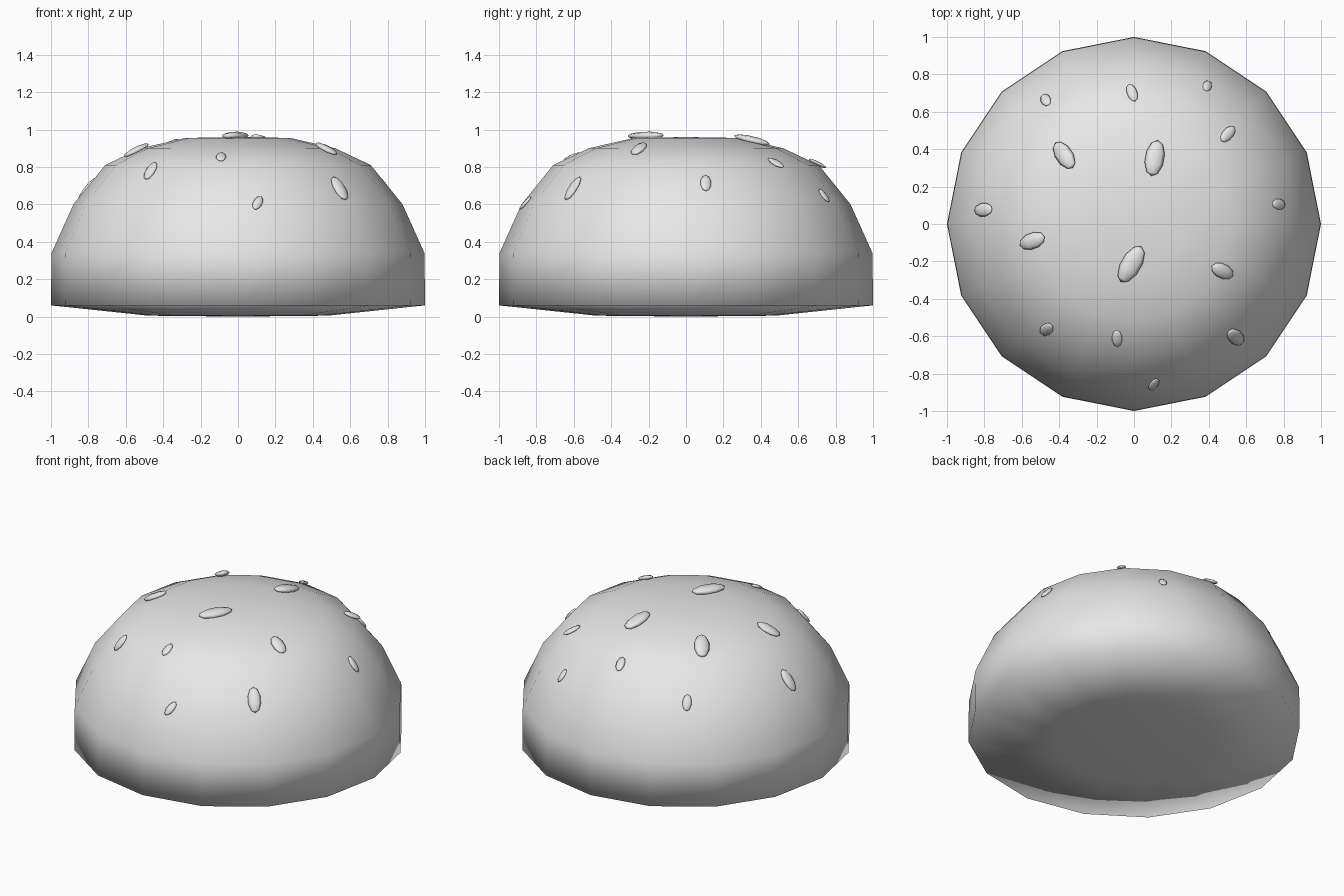
import bpy, bmesh, math
from mathutils import Vector, Matrix
from mathutils.bvhtree import BVHTree

cube = bpy.data.objects.get("Cube")
if cube:
    bpy.data.objects.remove(cube, do_unlink=True)

# One plain grey for everything
grey = bpy.data.materials.new("light_grey")
grey.use_nodes = True
grey.diffuse_color = (0.8, 0.8, 0.8, 1)
grey.node_tree.nodes["Principled BSDF"].inputs["Base Color"].default_value = (0.8, 0.8, 0.8, 1)


def add_object(name, bm):
    mesh = bpy.data.meshes.new(name)
    bm.to_mesh(mesh)
    bm.free()
    mesh.materials.append(grey)
    for poly in mesh.polygons:
        poly.use_smooth = True
    obj = bpy.data.objects.new(name, mesh)
    bpy.context.collection.objects.link(obj)
    return obj


# Bun: a low-poly profile (radius, height) turned around z
SIDES = 16
PROFILE = [(0.48, 0.005), (1.0, 0.06), (0.997, 0.34), (0.88, 0.6),
           (0.71, 0.81), (0.52, 0.9), (0.28, 0.955)]
bm = bmesh.new()
rings = []
for radius, z in PROFILE:
    angles = [math.tau * i / SIDES for i in range(SIDES)]
    rings.append([bm.verts.new((radius * math.cos(a), radius * math.sin(a), z)) for a in angles])
bottom = bm.verts.new((0, 0, 0))
top = bm.verts.new((0, 0, 0.96))
for i in range(SIDES):
    j = (i + 1) % SIDES
    for low, high in zip(rings, rings[1:]):
        bm.faces.new((low[i], low[j], high[j], high[i]))
    bm.faces.new((bottom, rings[0][j], rings[0][i]))
    bm.faces.new((top, rings[-1][i], rings[-1][j]))
bmesh.ops.recalc_face_normals(bm, faces=bm.faces)
surface = BVHTree.FromBMesh(bm)
add_object("bun_top", bm)

# Sesame seeds: x, y, half length, half width, heading in degrees
SEEDS = [
    (-0.47, 0.66, 0.052, 0.028, 118),
    (-0.01, 0.70, 0.055, 0.028, 110),
    (0.39, 0.735, 0.045, 0.025, 65),
    (0.50, 0.48, 0.058, 0.03, 48),
    (0.11, 0.35, 0.1, 0.052, 80),
    (-0.37, 0.365, 0.09, 0.048, 125),
    (-0.80, 0.075, 0.075, 0.038, 0),
    (0.77, 0.105, 0.055, 0.03, 0),
    (-0.54, -0.09, 0.078, 0.044, 20),
    (-0.015, -0.215, 0.11, 0.055, 60),
    (0.47, -0.25, 0.07, 0.04, -25),
    (-0.465, -0.56, 0.06, 0.033, 48),
    (-0.09, -0.61, 0.05, 0.028, 92),
    (0.54, -0.60, 0.08, 0.04, -48),
    (0.105, -0.855, 0.05, 0.025, 62),
]
for n, (x, y, length, width, heading) in enumerate(SEEDS, 1):
    # Lay each seed flat on the bun surface
    spot, normal, _, _ = surface.ray_cast(Vector((x, y, 2)), Vector((0, 0, -1)))
    a = math.radians(heading)
    along = Vector((math.cos(a), math.sin(a), 0))
    along.z = -(along.x * normal.x + along.y * normal.y) / normal.z
    along.normalize()
    across = normal.cross(along)
    turn = Matrix((across, normal, along)).transposed().to_4x4()
    place = Matrix.Translation(spot + normal * width * 0.2)
    size = Matrix.Diagonal((width, width * 0.4, length, 1))
    bm = bmesh.new()
    bmesh.ops.create_uvsphere(bm, u_segments=8, v_segments=5, radius=1,
                              matrix=place @ turn @ size)
    add_object(f"sesame_seed_{n}", bm)
